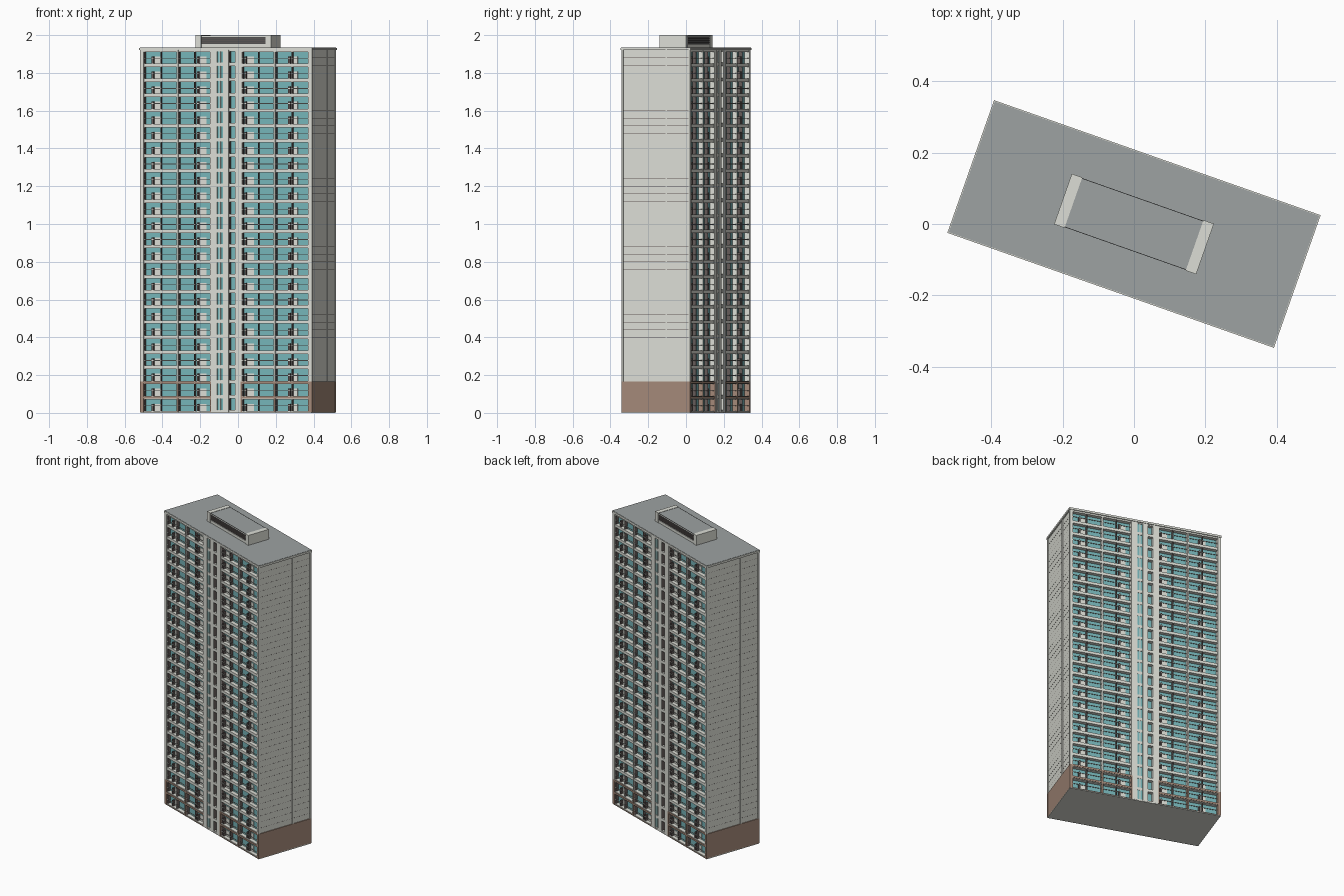
import bpy, bmesh, math
from mathutils import Matrix, Vector

if "Cube" in bpy.data.objects:
    bpy.data.objects.remove(bpy.data.objects["Cube"])

TURN = Matrix.Rotation(math.radians(-19.4), 4, 'Z')
FLOORS, PITCH = 24, 0.08
HU, HV = 0.482, 0.193          # half length and half depth of the tower
BACK = 0.166                   # depth of the recessed glazing plane
BASE = 0.165                   # height of the brown base


def material(name, rgb):
    m = bpy.data.materials.new(name)
    m.diffuse_color = (*rgb, 1)
    m.use_nodes = True
    m.node_tree.nodes["Principled BSDF"].inputs["Base Color"].default_value = m.diffuse_color
    return m


BEIGE = material("beige concrete", (0.72, 0.73, 0.67))
TEAL = material("teal glass", (0.18, 0.46, 0.48))
BROWN = material("brown cladding", (0.37, 0.25, 0.19))
GREY = material("grey roofing", (0.34, 0.365, 0.365))
DARK = material("dark metal", (0.08, 0.08, 0.08))
JAMB = material("dark brown frame", (0.13, 0.105, 0.10))


def build(name, mat, boxes, both=False):
    """Join boxes (u0, u1, v0, v1, z0, z1); both adds the half-turn copy."""
    bm = bmesh.new()
    turns = [TURN, TURN @ Matrix.Rotation(math.pi, 4, 'Z')] if both else [TURN]
    for t in turns:
        for u0, u1, v0, v1, z0, z1 in boxes:
            mid = Vector(((u0 + u1) / 2, (v0 + v1) / 2, (z0 + z1) / 2))
            size = Matrix.Diagonal((u1 - u0, v1 - v0, z1 - z0, 1))
            bmesh.ops.create_cube(bm, size=1, matrix=t @ Matrix.Translation(mid) @ size)
    mesh = bpy.data.meshes.new(name)
    bm.to_mesh(mesh)
    bm.free()
    mesh.materials.append(mat)
    ob = bpy.data.objects.new(name, mesh)
    bpy.context.collection.objects.link(ob)
    return ob


def front(u0, u1, depth0, depth1, z0, z1):
    """Box on the front facade, depths measured from the centre plane."""
    return (u0, u1, -depth1, -depth0, z0, z1)


TOP = FLOORS * PITCH
BAYS = [(-0.462, -0.276), (-0.268, -0.09), (0.09, 0.268), (0.276, 0.462)]

# Glazed inner volume and ground plate
build("glazing_volume", TEAL, [(-0.465, 0.465, -BACK, BACK, 0.006, TOP)])
build("ground_plate", BEIGE, [(-HU + 0.001, HU - 0.001, -HV + 0.001, HV - 0.001, 0, 0.006)])

# End walls with a central rib, corner piers, bay dividers
FACE = HU - 0.006
build("end_walls", BEIGE, [(0.462, FACE, -HV + 0.004, HV - 0.004, BASE, TOP)], True)
build("end_wall_rib", BEIGE, [(FACE - 0.001, HU, 0.056, 0.062, BASE, TOP)], True)
build("end_base", BROWN, [(0.463, HU - 0.001, -HV + 0.004, HV - 0.004, 0.004, BASE)], True)
corners = [(-HU, -0.462), (0.462, HU)]
build("corner_piers", BEIGE, [front(a, b, HV - 0.01, HV, BASE, TOP) for a, b in corners], True)
build("corner_pier_bases", BROWN, [front(a, b, HV - 0.01, HV, 0.004, BASE) for a, b in corners], True)
dividers = [(-0.276, -0.268), (0.268, 0.276)]
build("bay_dividers", BEIGE, [front(a, b, 0.16, HV, BASE, TOP) for a, b in dividers], True)
edges = dividers + [(-0.09, -0.083), (0.083, 0.09)]
build("bay_divider_bases", BROWN,
      [front(a, b, 0.16, HV + 0.001, 0.004, BASE) for a, b in edges], True)

# Stair core: solid piers, a shallow window strip and a deep one
piers = [(-0.09, -0.05), (-0.016, 0.016), (0.05, 0.09)]
core = [front(a, b, 0.16, HV, 0.004, TOP) for a, b in piers]
core.append(front(-0.036, -0.030, 0.16, HV - 0.003, 0.004, TOP))
for f in range(FLOORS):
    z = f * PITCH
    for a, b in ((-0.05, -0.016), (0.016, 0.05)):
        core.append(front(a, b, 0.16, HV - 0.003, max(0.004, z - 0.004), z + 0.014))
core.append(front(-0.05, 0.05, 0.16, HV - 0.003, TOP - 0.008, TOP))
build("stair_core", BEIGE, core, True)
build("stair_shallow_glass", TEAL, [front(-0.05, -0.016, 0.16, HV - 0.006, 0.006, TOP - 0.004)], True)
build("stair_slot_jamb", JAMB, [front(0.016, 0.019, 0.16, HV - 0.004, 0.006, TOP - 0.004)], True)

# Balconies repeated on each floor
slabs, base_slabs, rails, panels, screens, fins = ([] for _ in range(6))
for f in range(FLOORS):
    z = f * PITCH
    for a, b in BAYS:
        if f < 3:
            base_slabs.append(front(a, b, HV - 0.003, HV, max(0.004, z - 0.005), z + 0.006))
        slabs.append(front(a, b, 0.16, HV - 0.003, max(0.005, z - 0.008), z + 0.010))
        rails.append(front(a, b, HV - 0.006, HV - 0.003, z + 0.036, z + 0.0395))
        mid = (a + b) / 2
        fins.append(front(mid - 0.0015, mid + 0.0015, 0.16, HV - 0.006, z + 0.010, z + 0.072))
        fins.append(front(a, a + 0.003, 0.16, HV - 0.006, z + 0.010, z + 0.072))
    # Low beige panels, each beside a dark screen
    for u in (-0.392, -0.138, 0.128, 0.374):
        panels.append(front(u - 0.018, u + 0.020, 0.16, BACK + 0.002, z + 0.010, z + 0.048))
        screens.append(front(u - 0.027, u - 0.018, 0.16, HV - 0.008, z + 0.010, z + 0.048))
slabs += [front(a, b, 0.16, HV - 0.002, TOP - 0.01, TOP) for a, b in BAYS]
build("balcony_slabs", BEIGE, slabs, True)
build("base_slab_edges", BROWN, base_slabs, True)
build("balcony_rails", BEIGE, rails, True)
build("balcony_partitions", JAMB, fins, True)
build("wall_panels", BEIGE, panels, True)
build("balcony_screens", JAMB, screens, True)

# Thin joints on the end walls
joints = [(FACE - 0.001, FACE + 0.0004, -HV + 0.01, HV - 0.01, z - 0.0005, z + 0.0005)
          for z in (i * PITCH / 2 for i in range(5, FLOORS * 2))]
build("end_wall_joints", JAMB, joints, True)

# Roof slab with a light rim
build("roof_rim", BEIGE, [(-0.485, 0.485, -0.197, 0.197, TOP, TOP + 0.013)])
build("roof_deck", GREY, [(-0.482, 0.482, -0.194, 0.194, TOP + 0.010, TOP + 0.0145)])

# Rooftop plant room: end walls, louvred sides, flat cover
DECK = TOP + 0.013
build("plant_room_ends", BEIGE, [(0.180, 0.211, -0.075, 0.075, DECK, 2.0)], True)
build("plant_room_core", DARK, [(-0.180, 0.180, -0.068, 0.068, DECK, 1.992)])
build("plant_room_cover", GREY, [(-0.180, 0.180, -0.071, 0.071, 1.990, 1.998)])
build("plant_room_beams", BEIGE, [front(-0.180, 0.180, 0.06, 0.072, DECK, 1.952),
                                  front(-0.180, 0.180, 0.06, 0.072, 1.991, 1.997)], True)
build("plant_room_louvres", JAMB, [front(-0.180, 0.180, 0.06, 0.072, z, z + 0.002)
                                   for z in (1.958, 1.965, 1.972, 1.979)], True)
build("plant_room_edges", DARK, [front(-0.180, 0.180, 0.071, 0.073, 1.996, 1.9985)], True)
